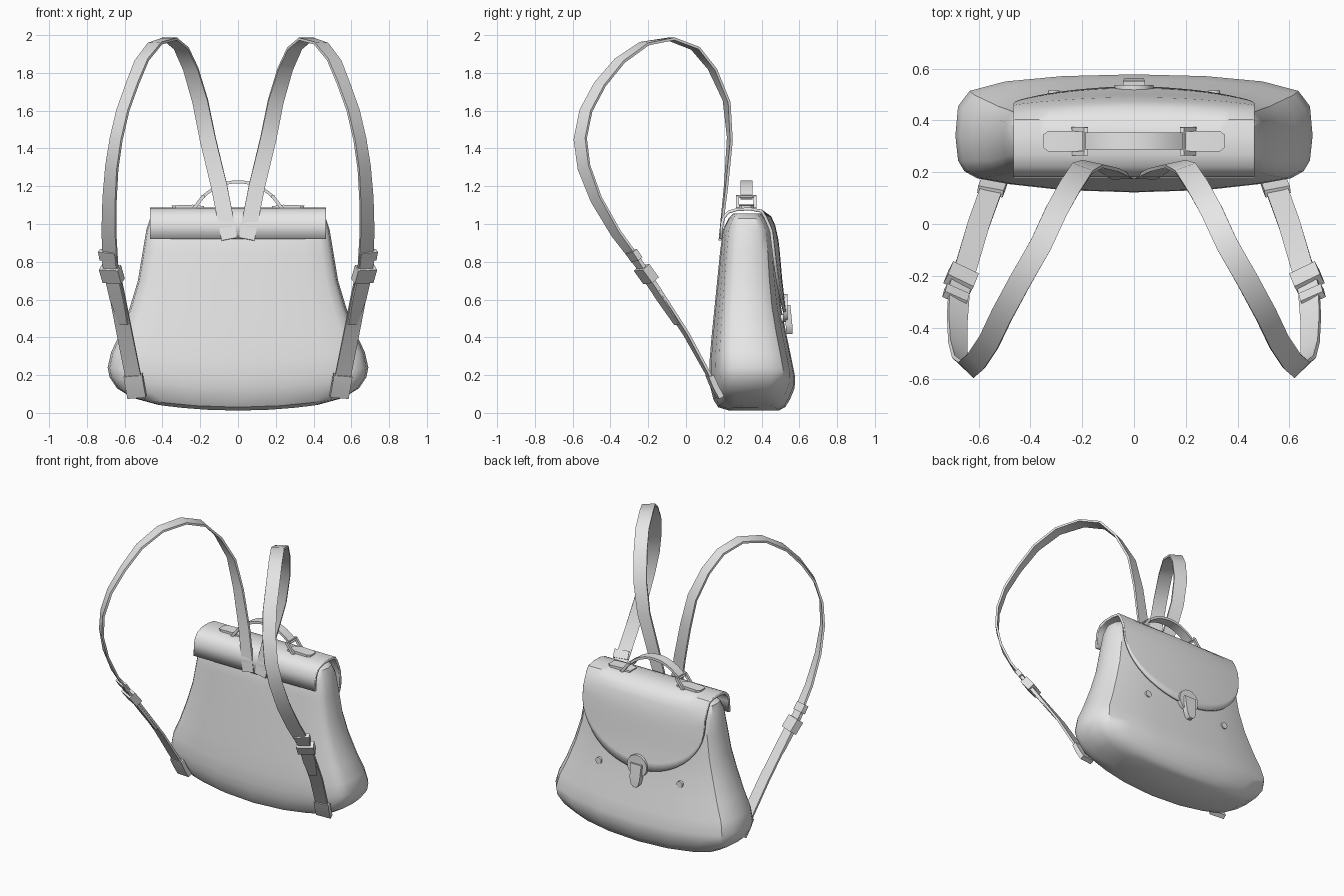
import bpy
import math
from mathutils import Vector

cube = bpy.data.objects.get("Cube")
if cube:
    bpy.data.objects.remove(cube, do_unlink=True)

grey = bpy.data.materials.new("plain grey")
grey.use_nodes = True
colour = (0.8, 0.8, 0.8, 1)
grey.diffuse_color = colour
grey.node_tree.nodes["Principled BSDF"].inputs["Base Color"].default_value = colour
parts = []


def finish(obj, name, mirror=False):
    obj.name = name
    obj.data.materials.append(grey)
    if mirror:
        obj.modifiers.new("Mirror", 'MIRROR').use_mirror_merge = False
    parts.append(obj)
    return obj


def mesh_part(name, verts, faces, mirror=False):
    mesh = bpy.data.meshes.new(name)
    mesh.from_pydata(verts, [], faces)
    obj = bpy.data.objects.new(name, mesh)
    bpy.context.collection.objects.link(obj)
    bpy.context.view_layer.objects.active = obj
    bpy.ops.object.mode_set(mode='EDIT')
    bpy.ops.mesh.select_all(action='SELECT')
    bpy.ops.mesh.normals_make_consistent(inside=False)
    bpy.ops.object.mode_set(mode='OBJECT')
    return finish(obj, name, mirror)


def ribbon(name, points, across, widths, thick, mirror=False):
    """Flat band swept along points; across turns from its first to its last direction."""
    pts = [Vector(p) for p in points]
    n = len(pts)
    if not isinstance(widths, list):
        widths = [widths] * n
    keys = [Vector(a) for a in across]
    verts, faces = [], []
    for i, p in enumerate(pts):
        t = (pts[min(i + 1, n - 1)] - pts[max(i - 1, 0)]).normalized()
        f = i / (n - 1) * (len(keys) - 1)
        k = min(int(f), max(len(keys) - 2, 0))
        w = keys[k].lerp(keys[min(k + 1, len(keys) - 1)], f - k)
        w = (w - t * w.dot(t)).normalized()
        up = t.cross(w) * thick / 2
        w = w * widths[i] / 2
        verts += [p - w - up, p + w - up, p + w + up, p - w + up]
        if i:
            a = 4 * i
            faces += [(a - 4 + j, a - 4 + (j + 1) % 4, a + (j + 1) % 4, a + j) for j in range(4)]
    end = 4 * n - 4
    faces += [(3, 2, 1, 0), (end, end + 1, end + 2, end + 3)]
    return mesh_part(name, verts, faces, mirror)


def disc(name, loc, radius, depth, mirror=False):
    bpy.ops.mesh.primitive_cylinder_add(vertices=16, radius=radius, depth=depth)
    obj = bpy.context.object
    for v in obj.data.vertices:
        x, y, z = v.co
        v.co = Vector((x, -z, y)) + Vector(loc)
    return finish(obj, name, mirror)


# Bag body: rows of height, half width, front y, back y, lift of the sides
rows = [(.012, .42, .23, .49, .03), (.03, .56, .17, .525, .05), (.07, .64, .145, .55, .06),
        (.13, .68, .13, .575, .06), (.19, .69, .122, .578, .05), (.28, .672, .125, .56, .04),
        (.4, .625, .135, .535, .02), (.55, .572, .15, .505, .01), (.7, .53, .165, .487, 0),
        (.85, .505, .18, .474, 0), (.97, .485, .195, .46, 0), (1.03, .465, .225, .425, 0),
        (1.055, .42, .25, .4, 0)]
half = [(0, 0), (.4, .02), (.7, .07), (.88, .12), (.95, .18), (.985, .27),
        (1, .48), (.985, .73), (.92, .86), (.72, .94), (.4, .985), (0, 1)]
section = half + [(-x, y) for x, y in half[-2:0:-1]]
size = len(section)
verts, faces = [], []
for r, (z, hw, yf, yb, lift) in enumerate(rows):
    verts += [(sx * hw, yf + sy * (yb - yf), z + lift * sx * sx) for sx, sy in section]
    if r:
        a, b = (r - 1) * size, r * size
        faces += [(a + j, a + (j + 1) % size, b + (j + 1) % size, b + j) for j in range(size)]
last = len(half) - 1
for base in (0, (len(rows) - 1) * size):
    for side in (1, -1):
        for i in range(last // 2):
            faces.append([base + side * k % size for k in (i, i + 1, last - i - 1, last - i)])
mesh_part("bag_body", verts, faces)


def back_y(z):
    for low, high in zip(rows, rows[1:]):
        if low[0] <= z <= high[0]:
            return low[3] + (high[3] - low[3]) * (z - low[0]) / (high[0] - low[0])


# Flap: wraps over the top and ends in a rounded lower edge at the back
over = [(.186, .92), (.19, 1), (.2, 1.035), (.225, 1.063), (.27, 1.077), (.34, 1.079),
        (.4, 1.068), (.445, 1.035), (.465, .99)]
columns, drops, flap_half = 24, 8, .465
verts, faces = [], []
for c in range(columns + 1):
    s = math.sin(math.pi * (c / columns - .5))
    x = flap_half * s
    tip = .91 - .38 * math.sqrt(max(0, 1 - s * s))
    verts += [(x, y - (.025 * s * s if y > .4 else 0), z) for y, z in over]
    for d in range(1, drops + 1):
        z = .97 + (tip - .97) * d / drops
        verts.append((x, back_y(z) + .015 - .025 * s * s, z))
count = len(over) + drops
for c in range(columns):
    for k in range(count - 1):
        a = c * count + k
        faces.append((a, a + 1, a + 1 + count, a + count))
flap = mesh_part("flap", verts, faces)
solid = flap.modifiers.new("Thickness", 'SOLIDIFY')
solid.thickness = .016
solid.offset = 0

# Shoulder straps, looping forward from the top and back to the lower corners
path = [(.045, .18, .92), (.1, .212, 1.2), (.16, .232, 1.45), (.2, .215, 1.65), (.25, .14, 1.82),
        (.3, .05, 1.93), (.36, -.08, 1.98), (.44, -.22, 1.955), (.51, -.35, 1.865),
        (.56, -.455, 1.74), (.61, -.53, 1.6), (.645, -.56, 1.45), (.668, -.54, 1.3),
        (.68, -.475, 1.13), (.683, -.37, .95), (.675, -.25, .79), (.655, -.185, .7),
        (.6, 0, .42), (.54, .165, .12)]
ribbon("shoulder_straps", path,
       [(1, 0, 0), (.95, .3, 0), (.8, .6, 0), (.7, .7, 0), (.7, .7, 0), (.8, .5, 0), (1, .15, 0)],
       .085, .014, True)
lean = [(.85, .45, 0)]
ribbon("strap_tails", [(.69, -.29, .85), (.67, -.215, .73), (.64, -.13, .6), (.605, -.045, .47)],
       lean, [.075, .08, .08, .05], .016, True)
ribbon("strap_buckles", [(.678, -.235, .77), (.658, -.185, .7)], lean, .11, .05, True)
ribbon("strap_keepers", [(.692, -.29, .855), (.684, -.26, .81)], lean, .095, .03, True)
ribbon("strap_anchors", [(.555, .125, .2), (.545, .15, .14), (.535, .18, .085)],
       [(1, .15, 0)], .1, .03, True)

# Carrying handle with its rings and tabs
span = .195
arch = [(span * i / 6, .32, 1.135 + .088 * (1 - abs(i / 6) ** 2.2)) for i in range(-6, 7)]
ribbon("handle", arch, [(0, 1, 0)], .065, .016)
ribbon("handle_tabs", [(.18, .32, 1.085), (.24, .32, 1.093), (.33, .32, 1.09), (.35, .32, 1.088)],
       [(0, 1, 0)], [.075, .08, .08, .05], .018, True)
low, high = (.235, 1.08), (.185, 1.145)
for y in (.272, .366):
    ribbon("handle_ring_side", [(low[0], y, low[1]), (high[0], y, high[1])],
           [(0, 1, 0)], .016, .018, True)
for x, z in (low, high):
    ribbon("handle_ring_bar", [(x, .265, z), (x, .373, z)], [(1, 0, 0)], .016, .016, True)

# Clasp and studs on the back
disc("clasp_plate", (0, .525, .555), .075, .025)
ribbon("clasp_tongue", [(0, .535, .57), (0, .545, .47), (0, .547, .435), (0, .547, .418)],
       [(1, 0, 0)], [.085, .075, .055, .025], .035)
disc("studs", (.31, .503, .5), .022, .025, True)

# Smooth shading with crisp edges
bpy.ops.object.select_all(action='DESELECT')
for obj in parts:
    obj.select_set(True)
bpy.context.view_layer.objects.active = parts[0]
bpy.ops.object.shade_smooth_by_angle(angle=math.radians(35))
